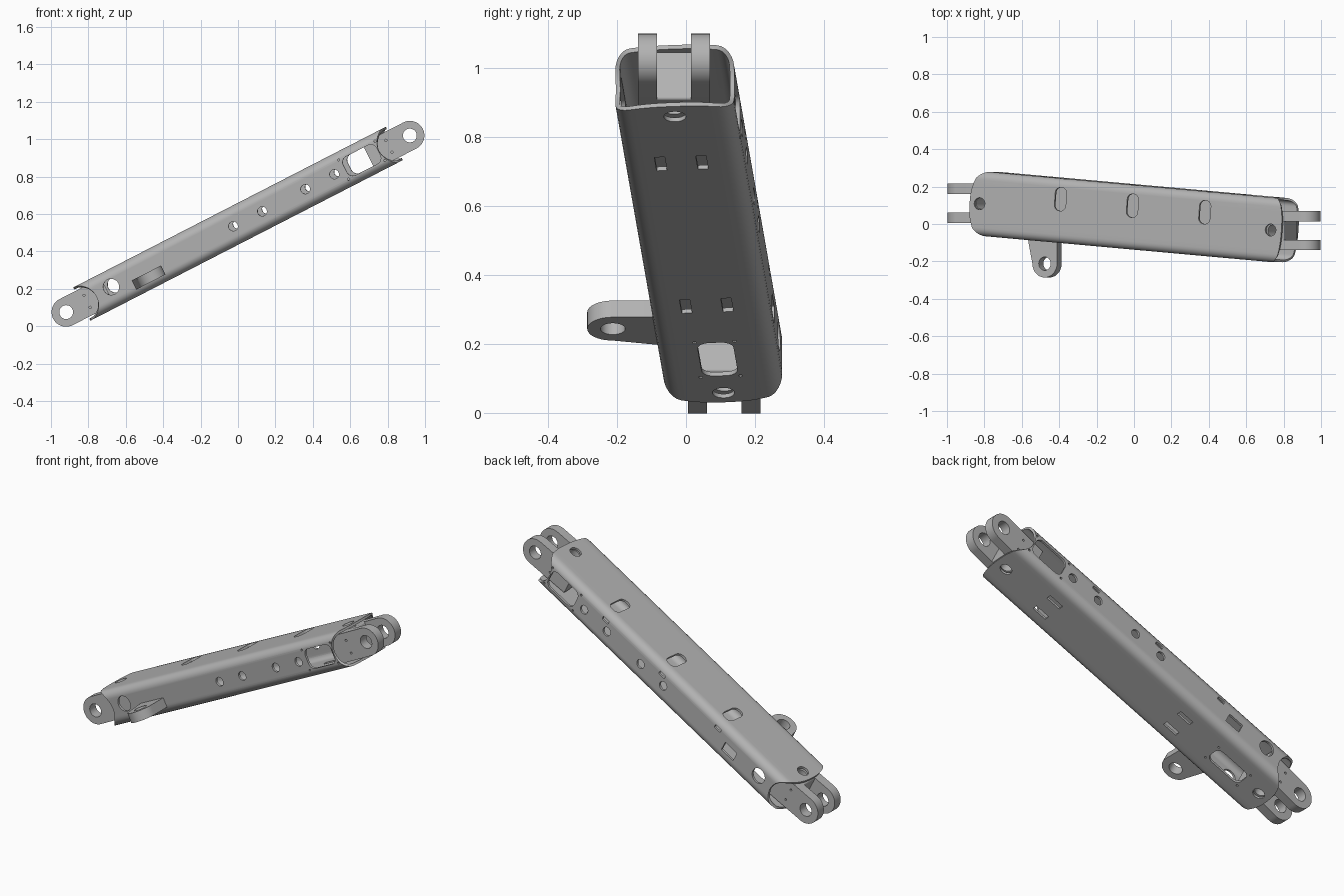
import bpy, bmesh
from math import sin, cos, pi, radians
from mathutils import Matrix, Vector

cube = bpy.data.objects.get("Cube")
if cube:
    bpy.data.objects.remove(cube, do_unlink=True)

grey = bpy.data.materials.new("plain_grey")
grey.use_nodes = True
tone = (0.45, 0.45, 0.45, 1)
grey.diffuse_color = tone
grey.node_tree.nodes["Principled BSDF"].inputs["Base Color"].default_value = tone

# Frames: TILT follows the slope, TUBE is also turned a little sideways
TILT = Matrix.Translation((0, 0.038, 0.548)) @ Matrix.Rotation(radians(-27.2), 4, 'Y')
TUBE = TILT @ Matrix.Rotation(radians(-4.6), 4, 'Z')
HALF_W, HALF_H, WALL = 0.1725, 0.1, 0.013


def side(a, b, c):
    return Vector((a, c, b))


def top(a, b, c):
    return Vector((a, b, c))


def rounded(cx, cy, w, h, r, n=6):
    """Outline of a rounded rectangle."""
    pts = []
    for k, (sx, sy) in enumerate(((1, 1), (-1, 1), (-1, -1), (1, -1))):
        for i in range(n + 1):
            a = (k + i / n) * pi / 2
            pts.append((cx + sx * (w / 2 - r) + r * cos(a), cy + sy * (h / 2 - r) + r * sin(a)))
    return pts


def circle(cx, cy, r, n=32):
    return [(cx + r * cos(2 * pi * i / n), cy + r * sin(2 * pi * i / n)) for i in range(n)]


def prism(bm, pts, low, high, place):
    """Extrude an outline between two depths."""
    a = [bm.verts.new(place(x, y, low)) for x, y in pts]
    b = [bm.verts.new(place(x, y, high)) for x, y in pts]
    bm.faces.new(a)
    bm.faces.new(b[::-1])
    for i in range(len(pts)):
        j = (i + 1) % len(pts)
        bm.faces.new((a[i], b[i], b[j], a[j]))


def finish(bm, name, frame):
    bmesh.ops.recalc_face_normals(bm, faces=bm.faces)
    mesh = bpy.data.meshes.new(name)
    bm.to_mesh(mesh)
    bm.free()
    mesh.materials.append(grey)
    ob = bpy.data.objects.new(name, mesh)
    bpy.context.collection.objects.link(ob)
    ob.matrix_world = frame
    return ob


def solid(name, frame, *parts):
    bm = bmesh.new()
    for part in parts:
        prism(bm, *part)
    return finish(bm, name, frame)


def cut(ob, cutter):
    cutter.hide_render = True
    mod = ob.modifiers.new("holes", 'BOOLEAN')
    mod.operation = 'DIFFERENCE'
    mod.solver = 'EXACT'
    mod.object = cutter
    bpy.context.view_layer.objects.active = ob
    bpy.ops.object.modifier_apply(modifier=mod.name)


def smooth(ob):
    bpy.ops.object.select_all(action='DESELECT')
    ob.select_set(True)
    bpy.context.view_layer.objects.active = ob
    bpy.ops.object.shade_smooth_by_angle(angle=radians(30))


# Hollow tube with bowed plates and scooped side walls at both ends
def section(inset):
    w, h = HALF_W - inset, HALF_H - inset
    corners = rounded(0, 0, 2 * w, 2 * h, 0.045 - inset)
    pts = []
    for i, p in enumerate(corners):
        q = corners[(i + 1) % len(corners)]
        steps = 10 if i % 7 == 6 else 1
        pts += [(p[0] + (q[0] - p[0]) * k / steps, p[1] + (q[1] - p[1]) * k / steps)
                for k in range(steps)]
    return pts, w, h


bm = bmesh.new()
rings = []
for inset in (0, WALL):
    pts, w, h = section(inset)
    for end, bow in ((-1, 0.05), (1, 0.025)):
        rings.append([bm.verts.new((end * (0.94 - bow * abs(v / w) ** 2.5 - 0.05 * (1 - (z / h) ** 2)), v, z))
                      for v, z in pts])
outer_l, outer_r, inner_l, inner_r = rings
for p, q in ((outer_l, outer_r), (outer_r, inner_r), (inner_r, inner_l), (inner_l, outer_l)):
    for i in range(len(p)):
        j = (i + 1) % len(p)
        bm.faces.new((p[i], p[j], q[j], q[i]))
tube = finish(bm, "tube", TUBE)


# Openings in the tube walls
def screws(cx):
    return [circle(cx + dx, dy, 0.006, 8) for dx in (-0.11, 0.11) for dy in (-0.058, 0.058)]


both_sides = [circle(s, 0, 0.025) for s in (-0.015, 0.16, 0.42, 0.595)]
both_sides += [circle(-0.746, 0.01, 0.043), rounded(0.76, 0, 0.2, 0.112, 0.035)] + screws(0.76)
back_only = [rounded(s, 0.05, 0.045, 0.02, 0.006) for s in (-0.41, 0.02, 0.457)]
back_only.append(rounded(-0.53, -0.01, 0.09, 0.055, 0.004))
end_holes = [circle(s, 0, 0.032) for s in (-0.88, 0.875)]
top_only = [rounded(s, 0.063, 0.068, 0.125, 0.03) for s in (-0.397, 0.037, 0.473)]
bottom_only = [rounded(s, v, 0.085, 0.03, 0.003) for s in (-0.326, 0.58) for v in (-0.065, 0.055)]
bottom_only += [rounded(-0.667, 0, 0.21, 0.104, 0.035)] + screws(-0.667)

parts = []
for outlines, place, d in ((both_sides + back_only, side, HALF_W), (both_sides, side, -HALF_W),
                           (end_holes + top_only, top, HALF_H), (end_holes + bottom_only, top, -HALF_H)):
    parts += [(o, d - 0.03, d + 0.03, place) for o in outlines]
tube_cutter = solid("tube_cutter", TUBE, *parts)
cut(tube, tube_cutter)
smooth(tube)
cutters = [tube_cutter]

# Clevis at each end: two lugs joined by a web
PIVOT, LUG_R = 1.033, 0.078
for end, label in ((-1, "lower"), (1, "upper")):
    mid = -0.073 * end
    pin_cutter = solid(label + "_pin_cutter", TILT, *[
        (circle(end * s, w, r), mid - 0.2, mid + 0.2, side)
        for s, w, r in ((PIVOT, 0, 0.037), (0.907, 0.036, 0.006), (0.907, -0.036, 0.006))])
    bolt_cutter = solid(label + "_bolt_cutter", TILT, (circle(end * 0.877, mid, 0.032), -0.2, 0.2, top))
    cutters += [pin_cutter, bolt_cutter]
    outline = [(end * (PIVOT + LUG_R * cos(a)), LUG_R * sin(a))
               for a in (pi * (i / 24 - 0.5) for i in range(25))]
    outline += [(end * 0.785, LUG_R), (end * 0.785, -LUG_R)]
    for y, which in ((-0.077, "front"), (0.077, "back")):
        lug = solid(f"{label}_{which}_lug", TILT,
                    (outline, mid + y - 0.0275, mid + y + 0.0275, side))
        cut(lug, pin_cutter)
        smooth(lug)
    web = solid(label + "_web", TILT,
                (rounded(end * 0.8625, 0, 0.155, 2 * LUG_R, 0.008), mid - 0.052, mid + 0.052, side))
    cut(web, bolt_cutter)
    smooth(web)

# Side arm with an eye
ax, ay, ar = -0.542, -0.25, 0.074
arm_outline = [(ax + ar, -0.11)]
arm_outline += [(ax + ar * cos(a), ay + ar * sin(a)) for a in (-pi * i / 24 for i in range(25))]
arm_outline.append((-0.645, -0.11))
arm = solid("side_arm", TILT, (arm_outline, -0.064, -0.01, top))
arm_cutter = solid("arm_cutter", TILT, (circle(ax, ay, 0.036), -0.2, 0.2, top))
cut(arm, arm_cutter)
smooth(arm)

for c in cutters + [arm_cutter]:
    bpy.data.objects.remove(c, do_unlink=True)
